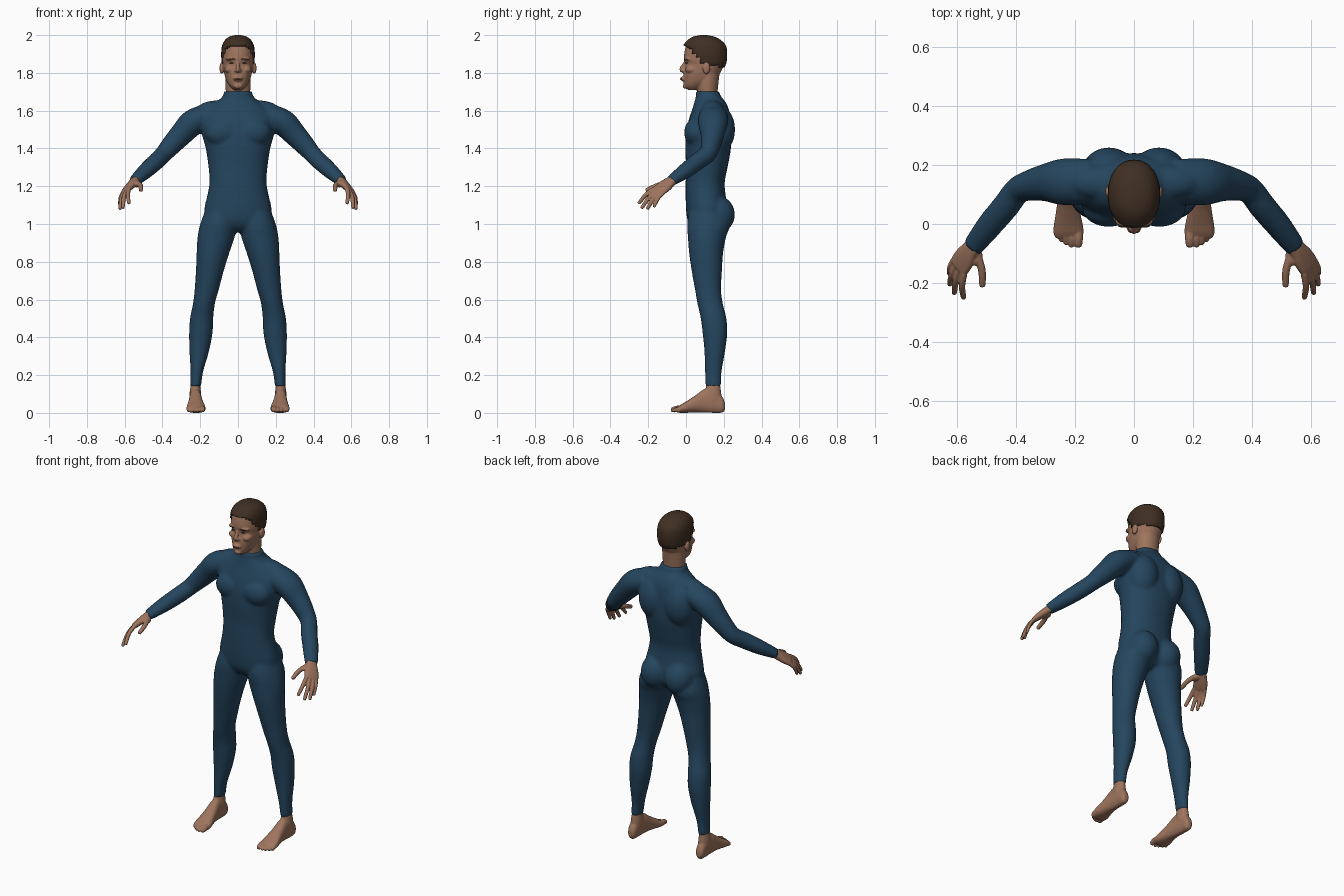
import bpy
import bmesh
from math import cos, sin, pi, copysign
from mathutils import Vector, Matrix

cube = bpy.data.objects.get("Cube")
if cube:
    bpy.data.objects.remove(cube, do_unlink=True)


def material(name, rgb):
    mat = bpy.data.materials.new(name)
    mat.use_nodes = True
    mat.diffuse_color = (*rgb, 1)
    shader = next(n for n in mat.node_tree.nodes if n.type == 'BSDF_PRINCIPLED')
    shader.inputs["Base Color"].default_value = (*rgb, 1)
    shader.inputs["Roughness"].default_value = 0.7
    return mat


SUIT = material("navy suit", (0.018, 0.06, 0.112))
SKIN = material("skin", (0.34, 0.175, 0.11))
HAIR = material("brown hair", (0.05, 0.028, 0.016))
LIPS = material("lip tone", (0.22, 0.09, 0.06))


def spline(rows, steps=5):
    """Smoothly interpolate between rows of numbers."""
    out, last = [], len(rows) - 1
    for i in range(last):
        a, b, c, d = rows[max(i - 1, 0)], rows[i], rows[i + 1], rows[min(i + 2, last)]
        for s in range(steps):
            t = s / steps
            out.append([q + 0.5 * t * (r - p + t * (2 * p - 5 * q + 4 * r - w
                        + t * (3 * (q - r) + w - p)))
                        for p, q, r, w in zip(a, b, c, d)])
    return out + [list(rows[-1])]


def loft(bm, rings, power=2.0, seg=32):
    """Skin a closed tube over rings of (centre, half width, half depth)."""
    def bulge(v):
        return copysign(abs(v) ** (2 / power), v)
    loops = []
    for c, u, v in rings:
        angles = [2 * pi * k / seg for k in range(seg)]
        loops.append([bm.verts.new(c + u * bulge(cos(a)) + v * bulge(sin(a))) for a in angles])
    for lo, hi in zip(loops, loops[1:]):
        for k in range(seg):
            n = (k + 1) % seg
            bm.faces.new((lo[k], lo[n], hi[n], hi[k]))
    bm.faces.new(loops[0][::-1])
    bm.faces.new(loops[-1])


def stack(bm, rows, along='z', power=2.0):
    """Rows of (position, x min, x max, and the min and max of the other axis)."""
    rings = []
    for t, x0, x1, w0, w1 in spline(rows):
        x, w = (x0 + x1) / 2, (w0 + w1) / 2
        centre = Vector((x, w, t) if along == 'z' else (x, t, w))
        side = Vector((0, 1, 0) if along == 'z' else (0, 0, 1))
        rings.append((centre, Vector(((x1 - x0) / 2, 0, 0)), side * ((w1 - w0) / 2)))
    loft(bm, rings, power)


def limb(bm, rows, wide=None, power=2.0):
    """Tube along rows of (x, y, z, radius along the wide axis, other radius)."""
    rows = spline(rows)
    pts = [Vector(r[:3]) for r in rows]
    rings = []
    for i, r in enumerate(rows):
        t = (pts[min(i + 1, len(pts) - 1)] - pts[max(i - 1, 0)]).normalized()
        u = Vector(wide) if wide else t.cross(Vector((0, 0, 1)))
        u = (u - t * u.dot(t)).normalized()
        rings.append((pts[i], u * r[3], u.cross(t) * r[4]))
    loft(bm, rings, power, 20)


def digit(bm, base, mid, tip, r):
    """Finger or toe with a rounded tip."""
    base, mid, tip = Vector(base), Vector(mid), Vector(tip)
    end = tip + (tip - mid).normalized() * r * 0.5
    limb(bm, [(*p, r * k, r * k) for p, k in
              ((base, 1.1), (mid, 1.05), (tip, 0.85), (end, 0.35))], wide=(1, 0.3, 0.1))


def blob(bm, centre, radii):
    bmesh.ops.create_uvsphere(bm, u_segments=24, v_segments=16, radius=1,
                              matrix=Matrix.Translation(centre) @ Matrix.Diagonal((*radii, 1)))


def mirror(bm):
    geom = bmesh.ops.duplicate(bm, geom=bm.verts[:] + bm.edges[:] + bm.faces[:])["geom"]
    for v in geom:
        if isinstance(v, bmesh.types.BMVert):
            v.co.x *= -1


def finish(bm, name, mat, voxel=None, smooth=3):
    """Make an object; with a voxel size, fuse its pieces into one smooth skin."""
    bmesh.ops.recalc_face_normals(bm, faces=bm.faces[:])
    mesh = bpy.data.meshes.new(name)
    bm.to_mesh(mesh)
    bm.free()
    mesh.materials.append(mat)
    mesh.shade_smooth()
    obj = bpy.data.objects.new(name, mesh)
    bpy.context.scene.collection.objects.link(obj)
    if voxel:
        fuse = obj.modifiers.new("fuse", 'REMESH')
        fuse.mode, fuse.voxel_size, fuse.use_smooth_shade = 'VOXEL', voxel, True
        relax = obj.modifiers.new("relax", 'SMOOTH')
        relax.factor, relax.iterations = 0.5, smooth
    return obj


# Body suit: leg, arm and muscle masses on one side, mirrored, then the torso
bm = bmesh.new()
stack(bm, [(1.08, .01, .17, .02, .2), (1.0, .006, .2, .006, .232), (.93, .018, .214, .01, .212),
           (.85, .045, .219, .016, .197), (.75, .076, .223, .03, .19), (.65, .102, .23, .048, .186),
           (.58, .122, .238, .06, .195), (.5, .131, .254, .078, .214), (.42, .135, .259, .088, .218),
           (.32, .155, .257, .098, .206), (.22, .184, .251, .1, .189), (.138, .196, .253, .103, .186)])
limb(bm, [(.14, .145, 1.58, .075, .06), (.235, .143, 1.54, .08, .07), (.3, .14, 1.475, .064, .062),
          (.355, .13, 1.415, .052, .054), (.395, .113, 1.37, .046, .047),
          (.435, .06, 1.33, .046, .046), (.49, -.005, 1.28, .044, .041),
          (.548, -.08, 1.227, .036, .028)])
blob(bm, (.085, .052, 1.485), (.09, .062, .075))    # chest
blob(bm, (.085, .17, 1.5), (.095, .09, .13))        # shoulder blade
blob(bm, (.08, .165, 1.05), (.085, .094, .1))       # seat
blob(bm, (.1, .14, 1.605), (.12, .06, .05))         # shoulder slope
mirror(bm)
stack(bm, [(z, -w, w, y0, y1) for z, w, y0, y1 in
           ((.957, .03, .06, .15), (.98, .1, .03, .19), (1.02, .17, .008, .215),
            (1.08, .178, 0, .22), (1.15, .163, -.002, .21), (1.22, .151, -.002, .205),
            (1.3, .156, 0, .22), (1.4, .171, -.004, .238), (1.48, .192, 0, .24),
            (1.55, .196, .014, .237), (1.61, .16, .034, .226), (1.65, .11, .046, .206),
            (1.675, .082, .052, .186), (1.703, .074, .054, .174))], power=2.2)
finish(bm, "body_suit", SUIT, 0.009, 5)

# Hands: palm, four fingers and a thumb
bm = bmesh.new()
across = Vector((-.5, -.8, .3)).normalized()
knuckles = Vector((.592, -.142, 1.178))
limb(bm, [(.535, -.062, 1.238, .028, .021), (.552, -.085, 1.222, .032, .022),
          (.572, -.113, 1.2, .04, .02), (.592, -.142, 1.178, .041, .015),
          (.598, -.15, 1.172, .034, .01)], wide=across, power=2.4)
tips = ((.578, -.248, 1.112), (.609, -.232, 1.088), (.624, -.203, 1.083), (.626, -.168, 1.094))
for i, tip in enumerate(tips):
    base = knuckles + across * (.031 - .0205 * i)
    mid = (base + Vector(tip)) / 2 + Vector((.006, -.002, .008))
    digit(bm, base, mid, tip, .0108 if i < 3 else .0095)
digit(bm, (.535, -.095, 1.22), (.516, -.155, 1.203), (.514, -.207, 1.18), .0125)
blob(bm, (.537, -.11, 1.212), (.024, .032, .018))   # thumb pad
mirror(bm)
finish(bm, "hands", SKIN, 0.0035, 3)

# Feet: sole and instep, ankle, five toes
bm = bmesh.new()
stack(bm, [(.207, .215, .24, .02, .05), (.192, .203, .252, .002, .085), (.15, .198, .256, 0, .125),
           (.1, .193, .258, .002, .127), (.05, .185, .263, .003, .093), (0, .174, .271, 0, .06),
           (-.03, .171, .273, 0, .042), (-.048, .178, .266, .003, .028)], along='y', power=2.3)
stack(bm, [(.07, .195, .258, .1, .19), (.11, .196, .256, .1, .186), (.165, .203, .246, .112, .178)])
for x, y, r in ((.189, -.072, .0155), (.212, -.074, .0105), (.23, -.066, .01),
                (.247, -.055, .0095), (.261, -.042, .009)):
    digit(bm, (x, y + .05, .022), (x, y + .025, .022), (x, y, r), r)
mirror(bm)
finish(bm, "feet", SKIN, 0.004, 3)

# Head: ears, cheeks and brow ridges mirrored; skull, neck and nose central
bm = bmesh.new()
blob(bm, (.087, .108, 1.825), (.011, .02, .031))    # ear
blob(bm, (.045, .03, 1.818), (.027, .035, .022))    # cheekbone
blob(bm, (.034, .012, 1.873), (.032, .022, .009))   # brow ridge
blob(bm, (.011, -.014, 1.812), (.009, .012, .008))  # nostril wing
mirror(bm)
stack(bm, [(z, -w, w, y0, y1) for z, w, y0, y1 in
           ((1.709, .022, .012, .06), (1.73, .043, -.009, .1), (1.76, .062, -.013, .155),
            (1.8, .074, -.013, .182), (1.845, .081, -.004, .203), (1.872, .084, -.011, .21),
            (1.91, .082, -.008, .211), (1.95, .074, .004, .198), (1.978, .052, .035, .162),
            (1.988, .025, .065, .13))], power=2.15)
stack(bm, [(1.66, -.06, .06, .066, .164), (1.72, -.066, .066, .058, .169),
           (1.8, -.068, .068, .05, .178)])
limb(bm, [(0, .004, 1.865, .009, .009), (0, -.012, 1.842, .009, .01), (0, -.022, 1.818, .013, .013),
          (0, -.014, 1.806, .009, .007)], wide=(1, 0, 0))
blob(bm, (0, -.014, 1.769), (.026, .016, .013))     # mouth mound
blob(bm, (0, -.004, 1.73), (.024, .014, .014))      # chin
finish(bm, "head", SKIN, 0.0045, 3)

# Hair: a cap over the skull, trimmed along the hairline
bm = bmesh.new()
stack(bm, [(z, -w, w, y0, y1) for z, w, y0, y1 in
           ((1.8, .078, -.005, .188), (1.85, .086, -.014, .213), (1.9, .089, -.017, .218),
            (1.945, .084, -.014, .211), (1.975, .068, .01, .182), (1.992, .045, .04, .15),
            (2.0, .015, .075, .11))], power=2.15)


def hairline(y):
    stops = ((-.05, 1.948), (.015, 1.94), (.045, 1.9), (.08, 1.855), (.1, 1.85), (.13, 1.842),
             (.3, 1.81))
    for (a, za), (b, zb) in zip(stops, stops[1:]):
        if y <= b:
            return za + (zb - za) * (y - a) / (b - a)
    return stops[-1][1]


low = [f for f in bm.faces if f.calc_center_median().z < hairline(f.calc_center_median().y)]
bmesh.ops.delete(bm, geom=low, context='FACES')
hair = finish(bm, "hair", HAIR)
shell = hair.modifiers.new("thickness", 'SOLIDIFY')
shell.thickness, shell.offset = 0.012, -1

# Face details: brows, eyes and lips
bm = bmesh.new()
blob(bm, (.034, -.006, 1.873), (.021, .006, .0028))
blob(bm, (.033, .003, 1.852), (.013, .007, .0028))
mirror(bm)
finish(bm, "brows_and_eyes", HAIR)

bm = bmesh.new()
blob(bm, (0, -.023, 1.768), (.021, .0085, .0055))
finish(bm, "lips", LIPS)
